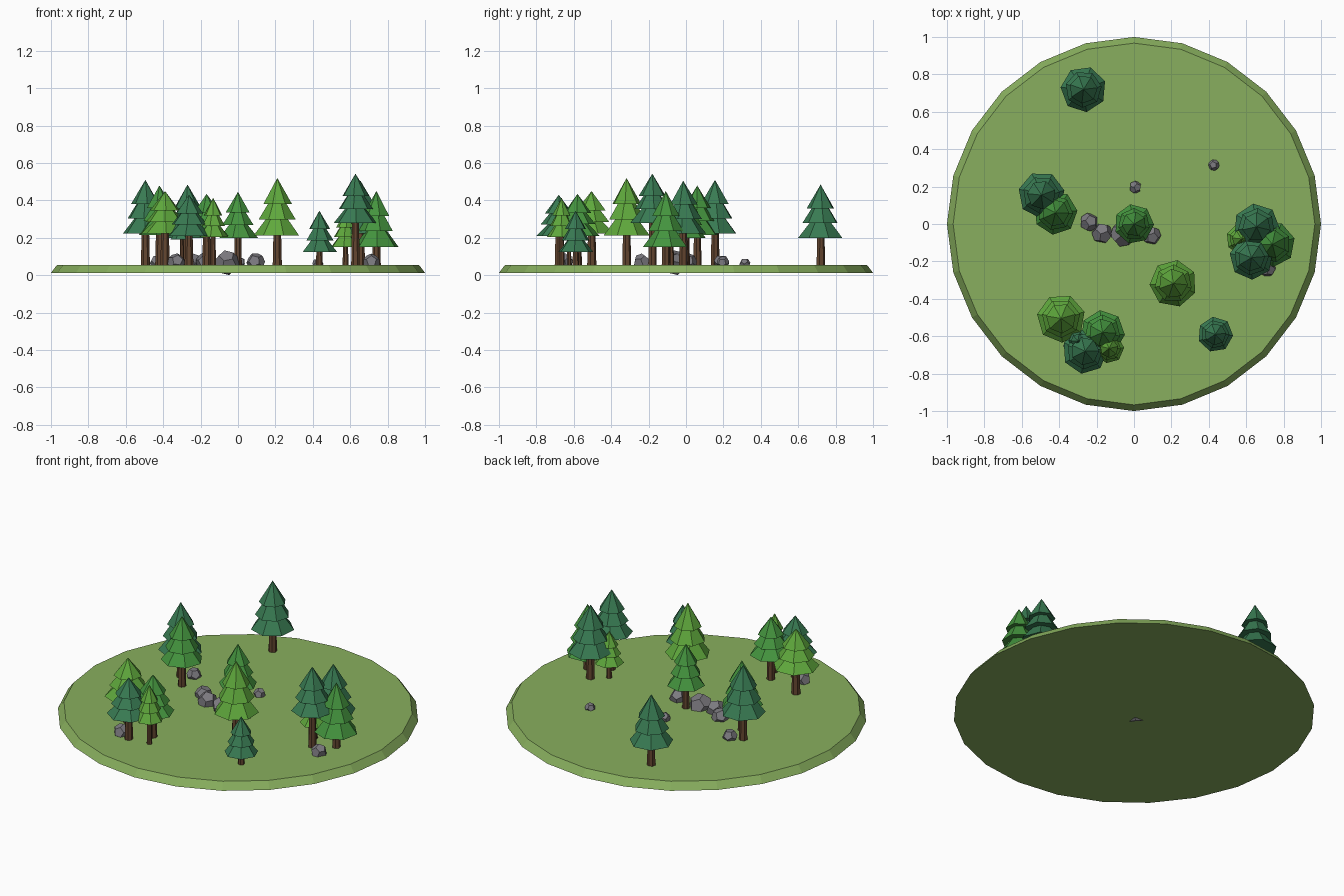
import bpy, bmesh, math, random
from mathutils import Vector, Matrix

if "Cube" in bpy.data.objects:
    bpy.data.objects.remove(bpy.data.objects["Cube"])

random.seed(4)


def material(name, rgb):
    m = bpy.data.materials.new(name)
    lin = [((c / 255 + 0.055) / 1.055) ** 2.4 for c in rgb]
    m.diffuse_color = (*lin, 1)
    m.use_nodes = True
    m.node_tree.nodes["Principled BSDF"].inputs["Base Color"].default_value = m.diffuse_color
    return m


GRASS = material("grass green", (136, 175, 94))
BARK = material("bark brown", (100, 70, 48))
STONE = material("stone grey", (124, 122, 128))
LEAF = {
    "dark": material("dark pine green", (56, 122, 82)),
    "mid": material("mid pine green", (68, 148, 62)),
    "light": material("light pine green", (95, 168, 60)),
}


def finish(name, bm, mat):
    me = bpy.data.meshes.new(name)
    bm.normal_update()
    bm.to_mesh(me)
    bm.free()
    me.materials.append(mat)
    ob = bpy.data.objects.new(name, me)
    bpy.context.collection.objects.link(ob)
    return ob


def cone(bm, sides, r1, r2, z1, z2, x=0, y=0, turn=0):
    mat = Matrix.Translation((x, y, (z1 + z2) / 2)) @ Matrix.Rotation(turn, 4, 'Z')
    bmesh.ops.create_cone(bm, cap_ends=True, segments=sides, radius1=r1,
                          radius2=r2, depth=z2 - z1, matrix=mat)


# Ground disc, slightly narrower at the top
GROUND = 0.056
bm = bmesh.new()
cone(bm, 24, 1.0, 0.967, 0.013, GROUND)
finish("ground", bm, GRASS)


# Pine: tapered trunk and three stacked seven-sided cones
def tree(x, y, low, top, r, tone):
    h = top - low
    bm = bmesh.new()
    cone(bm, 7, r * 0.2, r * 0.15, GROUND - 0.01, low + h * 0.3, x, y)
    finish("trunk", bm, BARK)
    bm = bmesh.new()
    turn = random.uniform(0, math.tau)
    for base, height, rad in ((0, 0.55, 1), (0.28, 0.54, 0.8), (0.55, 0.45, 0.62)):
        z = low + base * h
        cone(bm, 7, r * rad, 0, z, z + height * h, x, y, turn)
        turn += random.uniform(-0.25, 0.25)
    finish("foliage", bm, LEAF[tone])


# x, y, foliage bottom, tip height, radius, tone
for t in (
    (-0.27, 0.72, 0.198, 0.485, 0.123, "dark"),
    (-0.495, 0.155, 0.222, 0.51, 0.125, "dark"),
    (-0.42, 0.06, 0.215, 0.48, 0.118, "mid"),
    (0.0, 0.0, 0.2, 0.446, 0.107, "mid"),
    (0.21, -0.318, 0.212, 0.52, 0.127, "light"),
    (0.435, -0.59, 0.125, 0.345, 0.095, "dark"),
    (0.655, -0.015, 0.222, 0.505, 0.125, "dark"),
    (0.628, -0.18, 0.28, 0.543, 0.118, "dark"),
    (0.74, -0.108, 0.152, 0.45, 0.122, "mid"),
    (0.575, -0.08, 0.15, 0.34, 0.083, "light"),
    (-0.39, -0.505, 0.222, 0.45, 0.13, "light"),
    (-0.168, -0.58, 0.21, 0.435, 0.12, "mid"),
    (-0.262, -0.68, 0.21, 0.43, 0.122, "dark"),
    (-0.133, -0.665, 0.205, 0.415, 0.08, "light"),
    (-0.3, -0.625, 0.19, 0.365, 0.062, "dark"),
):
    tree(*t)


# Rocks: randomly turned twelve-sided solids, part sunk in the ground
PHI = (1 + math.sqrt(5)) / 2
CORNERS = [Vector((a, b, c)) for a in (-1, 1) for b in (-1, 1) for c in (-1, 1)]
for a in (-1 / PHI, 1 / PHI):
    for b in (-PHI, PHI):
        CORNERS += [Vector((0, a, b)), Vector((a, b, 0)), Vector((b, 0, a))]


def rock(x, y, z, r):
    bm = bmesh.new()
    turn = Matrix.Rotation(random.uniform(0, 6), 3, 'Z') @ Matrix.Rotation(random.uniform(0, 6), 3, 'X')
    for c in CORNERS:
        bm.verts.new(Vector((x, y, z)) + turn @ c * (r / math.sqrt(3)))
    bmesh.ops.convex_hull(bm, input=bm.verts[:])
    bmesh.ops.dissolve_limit(bm, angle_limit=0.05, verts=bm.verts[:], edges=bm.edges[:])
    bmesh.ops.recalc_face_normals(bm, faces=bm.faces[:])
    finish("rock", bm, STONE)


for k in (
    (-0.24, 0.01, 0.07, 0.05),
    (-0.17, -0.05, 0.07, 0.057),
    (-0.06, -0.055, 0.067, 0.068),
    (0.095, -0.062, 0.07, 0.05),
    (0.007, 0.197, 0.068, 0.034),
    (0.427, 0.315, 0.062, 0.03),
    (0.713, -0.237, 0.07, 0.046),
    (-0.43, 0.19, 0.07, 0.042),
    (-0.33, -0.65, 0.07, 0.048),
):
    rock(*k)
